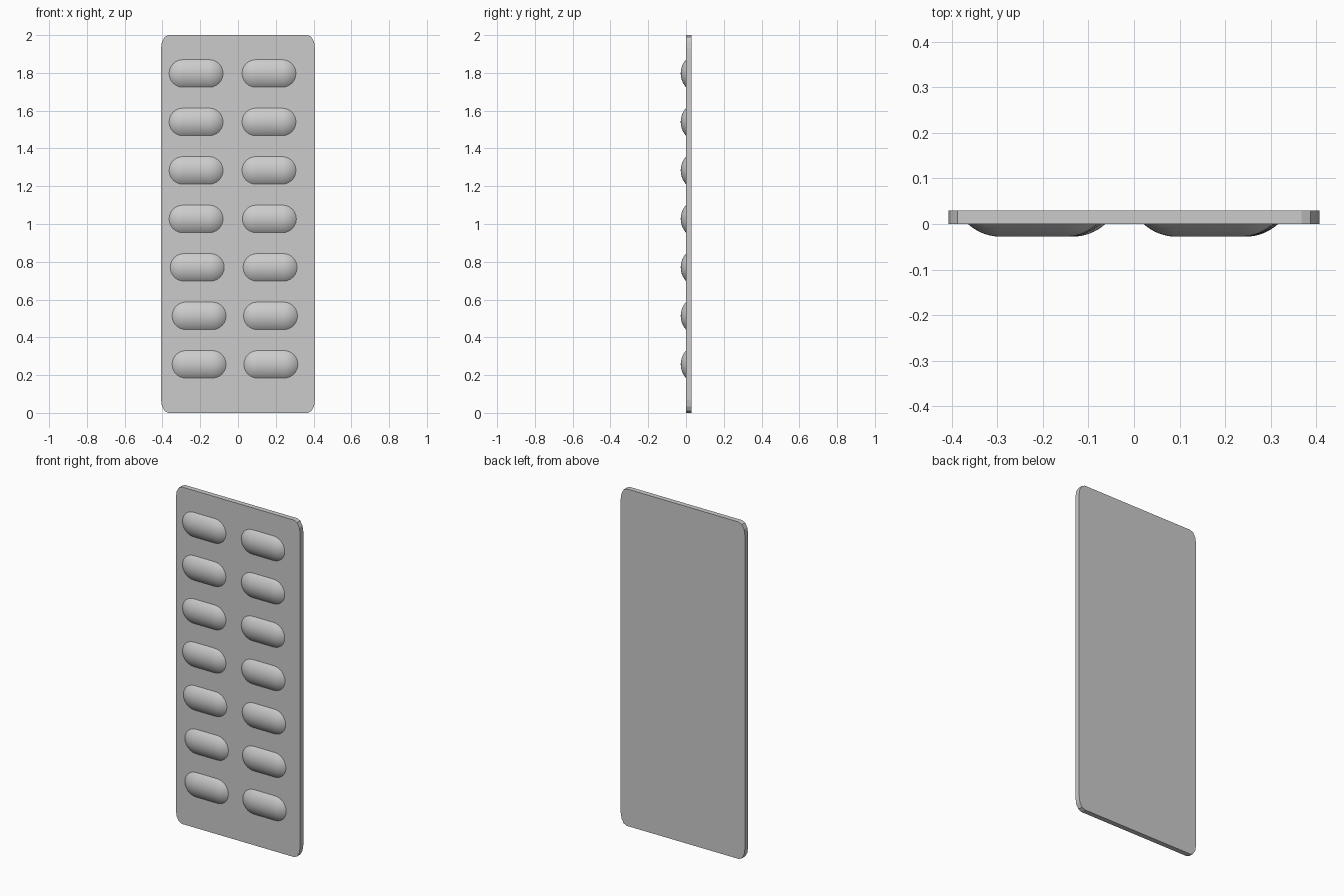
import bpy
import bmesh
from math import sin, cos, pi, asin

cube = bpy.data.objects.get("Cube")
if cube:
    bpy.data.objects.remove(cube, do_unlink=True)

# Single plain grey
grey = bpy.data.materials.new("light grey")
grey.use_nodes = True
colour = (0.6, 0.6, 0.6, 1)
grey.diffuse_color = colour
grey.node_tree.nodes["Principled BSDF"].inputs["Base Color"].default_value = colour


def finish(bm, name):
    bmesh.ops.recalc_face_normals(bm, faces=bm.faces)
    mesh = bpy.data.meshes.new(name)
    bm.to_mesh(mesh)
    bm.free()
    mesh.materials.append(grey)
    obj = bpy.data.objects.new(name, mesh)
    bpy.context.collection.objects.link(obj)
    return obj


def rounded_outline(half_x, half_z, rx, rz, steps):
    """Points (x, z) round a rectangle with elliptical corners."""
    points = []
    for corner, (sx, sz) in enumerate([(1, 1), (-1, 1), (-1, -1), (1, -1)]):
        for i in range(steps + 1):
            a = (corner + i / steps) * pi / 2
            points.append((sx * (half_x - rx) + rx * cos(a),
                           sz * (half_z - rz) + rz * sin(a)))
    return points


# Backing card, a thin slab with faceted rounded corners
FRONT, BACK = 0.0, 0.03
bm = bmesh.new()
card = bm.faces.new([bm.verts.new((x, FRONT, z + 1))
                     for x, z in rounded_outline(0.408, 1, 0.04, 0.07, 3)])
extruded = bmesh.ops.extrude_face_region(bm, geom=[card], use_keep_orig=True)
moved = [v for v in extruded["geom"] if isinstance(v, bmesh.types.BMVert)]
bmesh.ops.translate(bm, verts=moved, vec=(0, BACK - FRONT, 0))
finish(bm, "backing_card")

# Blister shape: a capsule sunk into the card so only a shallow dome shows
HALF_WIDTH, HALF_STRAIGHT, DEPTH = 0.073, 0.07, 0.028
RADIUS = (HALF_WIDTH ** 2 + DEPTH ** 2) / (2 * DEPTH)
RIM_ANGLE = asin(HALF_WIDTH / RADIUS)


def blister(name, cx, cz, rings=8, segments=12):
    bm = bmesh.new()
    previous = None
    for k in range(rings):
        t = RIM_ANGLE * (1 - k / rings)
        r = RADIUS * sin(t)
        y = FRONT - (RADIUS * cos(t) - RADIUS + DEPTH)
        loop = []
        for side in (0, 1):
            for i in range(segments + 1):
                a = -pi / 2 + side * pi + i * pi / segments
                shift = HALF_STRAIGHT * (1 - 2 * side)
                loop.append(bm.verts.new((shift + r * cos(a), y, r * sin(a))))
        if previous:
            n = len(loop)
            for i in range(n):
                j = (i + 1) % n
                bm.faces.new((previous[i], previous[j], loop[j], loop[i]))
        previous = loop
    # Close the crest with fans to its two end points
    ends = [bm.verts.new((s * HALF_STRAIGHT, FRONT - DEPTH, 0)) for s in (1, -1)]
    half = segments + 1
    for side in (0, 1):
        arc = previous[side * half:(side + 1) * half]
        for a, b in zip(arc, arc[1:]):
            bm.faces.new((a, b, ends[side]))
        nxt = previous[(side + 1) * half % (2 * half)]
        bm.faces.new((arc[-1], nxt, ends[1 - side], ends[side]))
    bmesh.ops.recalc_face_normals(bm, faces=bm.faces)
    if sum(f.normal.y for f in bm.faces) > 0:
        bmesh.ops.reverse_faces(bm, faces=bm.faces)
    for f in bm.faces:
        f.smooth = True
    mesh = bpy.data.meshes.new(name)
    bm.to_mesh(mesh)
    bm.free()
    mesh.materials.append(grey)
    obj = bpy.data.objects.new(name, mesh)
    obj.location = (cx, 0, cz)
    bpy.context.collection.objects.link(obj)


# Two columns of seven blisters, drifting slightly sideways toward the bottom
columns = {
    "right": (-0.206, -0.206, -0.216, -0.222, -0.222, -0.222, -0.222),
    "left": (0.174, 0.172, 0.17, 0.166, 0.164, 0.164, 0.164),
}
for side, centres in columns.items():
    for row, cx in enumerate(centres):
        blister(f"{side}_blister_{row + 1}", cx, 0.257 + row * 0.2567)
